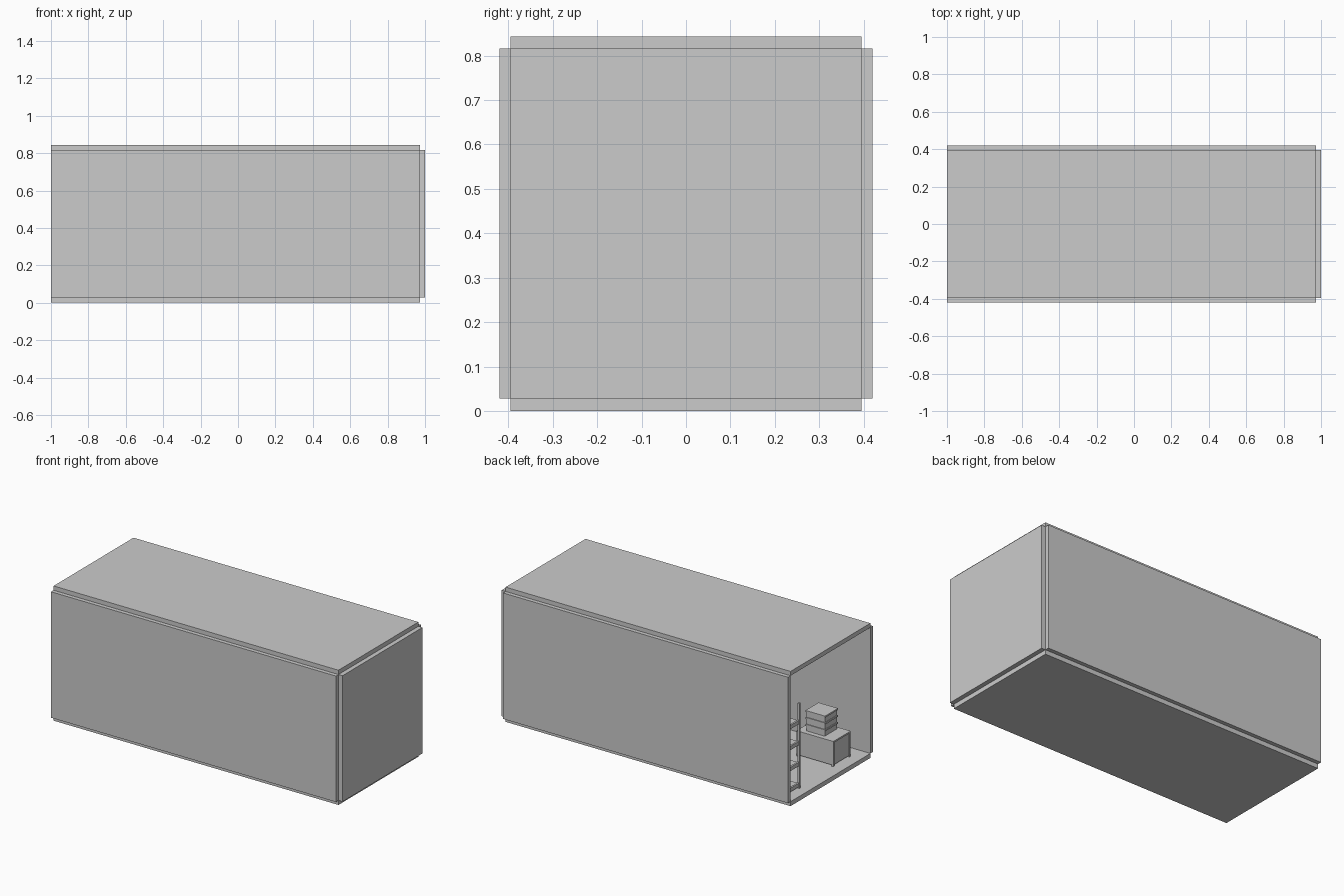
import bpy, bmesh

if "Cube" in bpy.data.objects:
    bpy.data.objects.remove(bpy.data.objects["Cube"])


def boxes(name, spans):
    """One object made of axis-aligned boxes, each (x0, x1, y0, y1, z0, z1)."""
    bm = bmesh.new()
    for x0, x1, y0, y1, z0, z1 in spans:
        verts = bmesh.ops.create_cube(bm, size=1)["verts"]
        for v in verts:
            v.co = (x0 if v.co.x < 0 else x1,
                    y0 if v.co.y < 0 else y1,
                    z0 if v.co.z < 0 else z1)
    mesh = bpy.data.meshes.new(name)
    bm.to_mesh(mesh)
    bm.free()
    obj = bpy.data.objects.new(name, mesh)
    bpy.context.collection.objects.link(obj)
    return obj


# Room shell: open at the -x end, panels meet edge to edge
W, OUT = 0.395, 0.42
FLOOR, CEIL, TOP = 0.028, 0.816, 0.843
boxes("floor", [(-1, 0.972, -W, W, 0, FLOOR)])
boxes("roof", [(-1, 0.972, -W, W, CEIL, TOP)])
boxes("front_wall", [(-1, 0.972, -OUT, -W, FLOOR, CEIL)])
boxes("back_wall", [(-1, 0.972, W, OUT, FLOOR, CEIL)])
boxes("end_wall", [(0.972, 1, -W, W, FLOOR, CEIL)])

# Large crate: recessed body with a corner frame and lid
x0, x1, y0, y1 = -0.93, -0.675, -0.30, -0.128
z0, z1, t = FLOOR, 0.186, 0.012
boxes("crate_body", [(x0 + 0.005, x1 - 0.005, y0 + 0.005, y1 - 0.005, z0 + 0.006, z1 - 0.01)])
boxes("crate_posts", [(x, x + t, y, y + t, z0, z1 - 0.01)
                      for x in (x0, x1 - t) for y in (y0, y1 - t)])
boxes("crate_lid", [(x0, x1, y0, y1, z1 - 0.01, z1)])

# Stack of three small boxes, each with a wider lid
for i in range(3):
    z = z1 + i * 0.043
    boxes(f"small_box_{i + 1}", [
        (-0.85, -0.725, -0.277, -0.158, z, z + 0.033),
        (-0.855, -0.72, -0.282, -0.153, z + 0.033, z + 0.043)])

# Shelf rack against the back wall
rx0, rx1, ry0, ry1, p = -0.94, -0.56, 0.21, 0.385, 0.012
boxes("rack_posts", [(x, x + p, y, y + p, FLOOR, 0.56)
                     for x in (rx0, rx1 - p) for y in (ry0, ry1 - p)])
for i in range(4):
    z = 0.045 + i * 0.131
    boxes(f"rack_shelf_{i + 1}", [
        (rx0 + p, rx1 - p, ry0 + 0.004, ry1 - 0.004, z, z + 0.01),
        (rx0 + 0.001, rx0 + p, ry0 + p, ry1 - p, z - 0.006, z + 0.018),
        (rx1 - p, rx1 - 0.001, ry0 + p, ry1 - p, z - 0.006, z + 0.018)])
